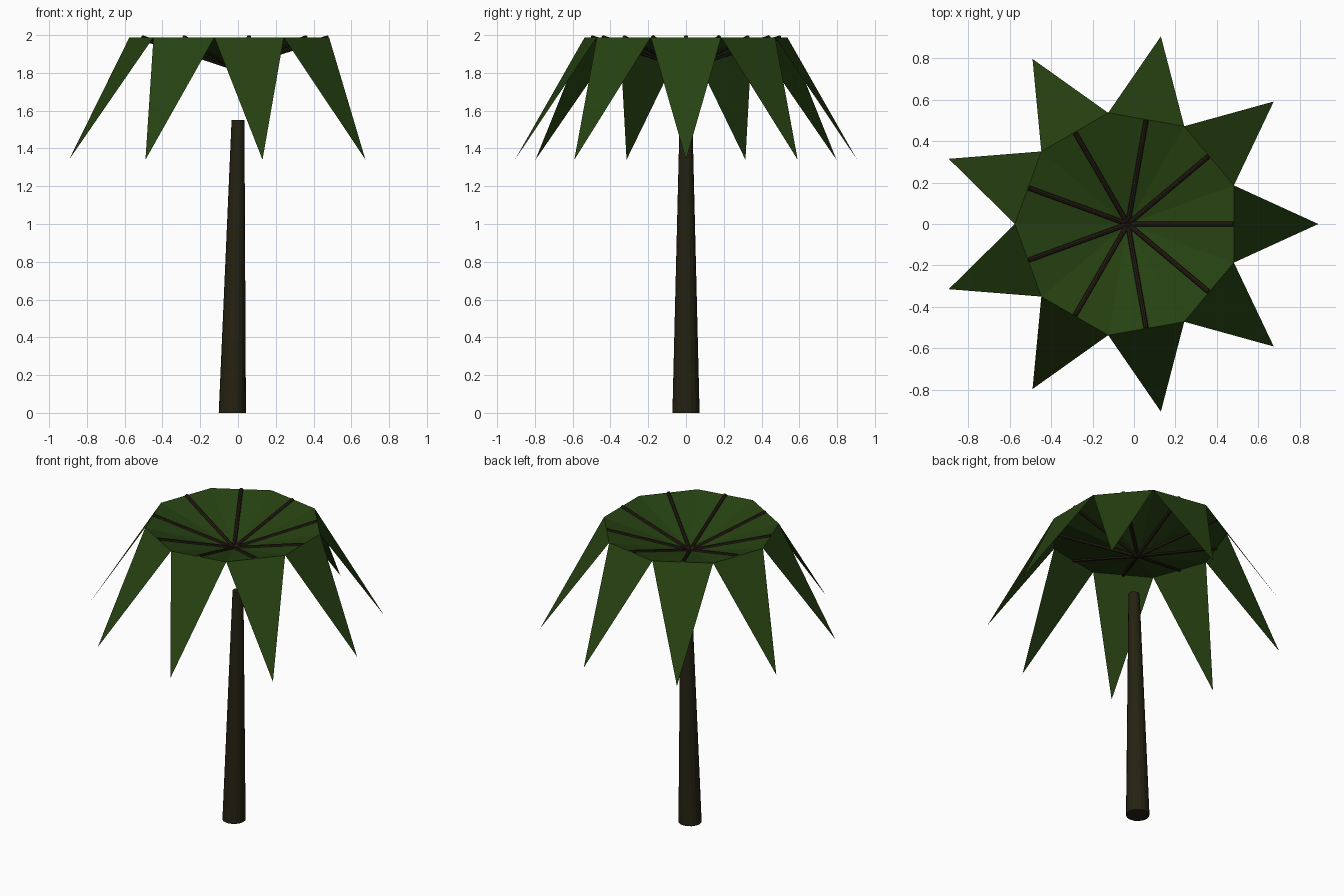
import bpy, bmesh, math
from mathutils import Vector

if "Cube" in bpy.data.objects:
    bpy.data.objects.remove(bpy.data.objects["Cube"])

LEAVES = 9
CX = -0.03                     # crown centre in x
HUB_Z, RIM_Z, TIP_Z = 1.83, 1.988, 1.34
RIM_R, TIP_R, RIB_R = 0.545, 0.92, 0.51


def material(name, rgb):
    m = bpy.data.materials.new(name)
    m.diffuse_color = (*rgb, 1)
    m.use_nodes = True
    m.node_tree.nodes["Principled BSDF"].inputs["Base Color"].default_value = m.diffuse_color
    return m


leaf_green = material("leaf green", (0.020, 0.055, 0.006))
bark_brown = material("bark brown", (0.019, 0.016, 0.006))
rib_brown = material("rib brown", (0.019, 0.012, 0.006))


def add_object(name, bm, mat):
    mesh = bpy.data.meshes.new(name)
    bm.to_mesh(mesh)
    bm.free()
    mesh.materials.append(mat)
    ob = bpy.data.objects.new(name, mesh)
    bpy.context.collection.objects.link(ob)
    return ob


def tapered_rod(bm, a, b, r1, r2, sides, level=False):
    """Capped rod from a to b; level keeps both ends horizontal."""
    a, b = Vector(a), Vector(b)
    axis = Vector((0, 0, 1)) if level else (b - a).normalized()
    rot = axis.to_track_quat('Z', 'Y')
    rings = []
    for p, r in ((a, r1), (b, r2)):
        ring = []
        for i in range(sides):
            t = math.tau * i / sides
            ring.append(bm.verts.new(p + rot @ Vector((r * math.cos(t), r * math.sin(t), 0))))
        rings.append(ring)
    for i in range(sides):
        j = (i + 1) % sides
        bm.faces.new((rings[0][i], rings[0][j], rings[1][j], rings[1][i]))
    bm.faces.new(rings[0][::-1])
    bm.faces.new(rings[1])


def polar(r, angle, z):
    return Vector((CX + r * math.cos(angle), r * math.sin(angle), z))


# Trunk: slightly leaning tapered column
bm = bmesh.new()
tapered_rod(bm, (CX, 0, 0), (0, 0, 1.55), 0.072, 0.034, 16, level=True)
add_object("trunk", bm, bark_brown)

# Leaves: inner triangle rising from the hub, outer triangle drooping to a point
bm = bmesh.new()
hub = bm.verts.new((CX, 0, HUB_Z))
step = math.tau / LEAVES
rim = [bm.verts.new(polar(RIM_R, (i - 0.5) * step, RIM_Z)) for i in range(LEAVES)]
for i in range(LEAVES):
    a, b = rim[i], rim[(i + 1) % LEAVES]
    tip = bm.verts.new(polar(TIP_R, i * step, TIP_Z))
    bm.faces.new((hub, a, b))
    bm.faces.new((b, a, tip))
add_object("leaves", bm, leaf_green)

# Ribs: thin rods along the middle of every leaf
bm = bmesh.new()
for i in range(LEAVES):
    tapered_rod(bm, (CX, 0, HUB_Z), polar(RIB_R, i * step, RIM_Z), 0.012, 0.012, 8)
add_object("leaf_ribs", bm, rib_brown)
